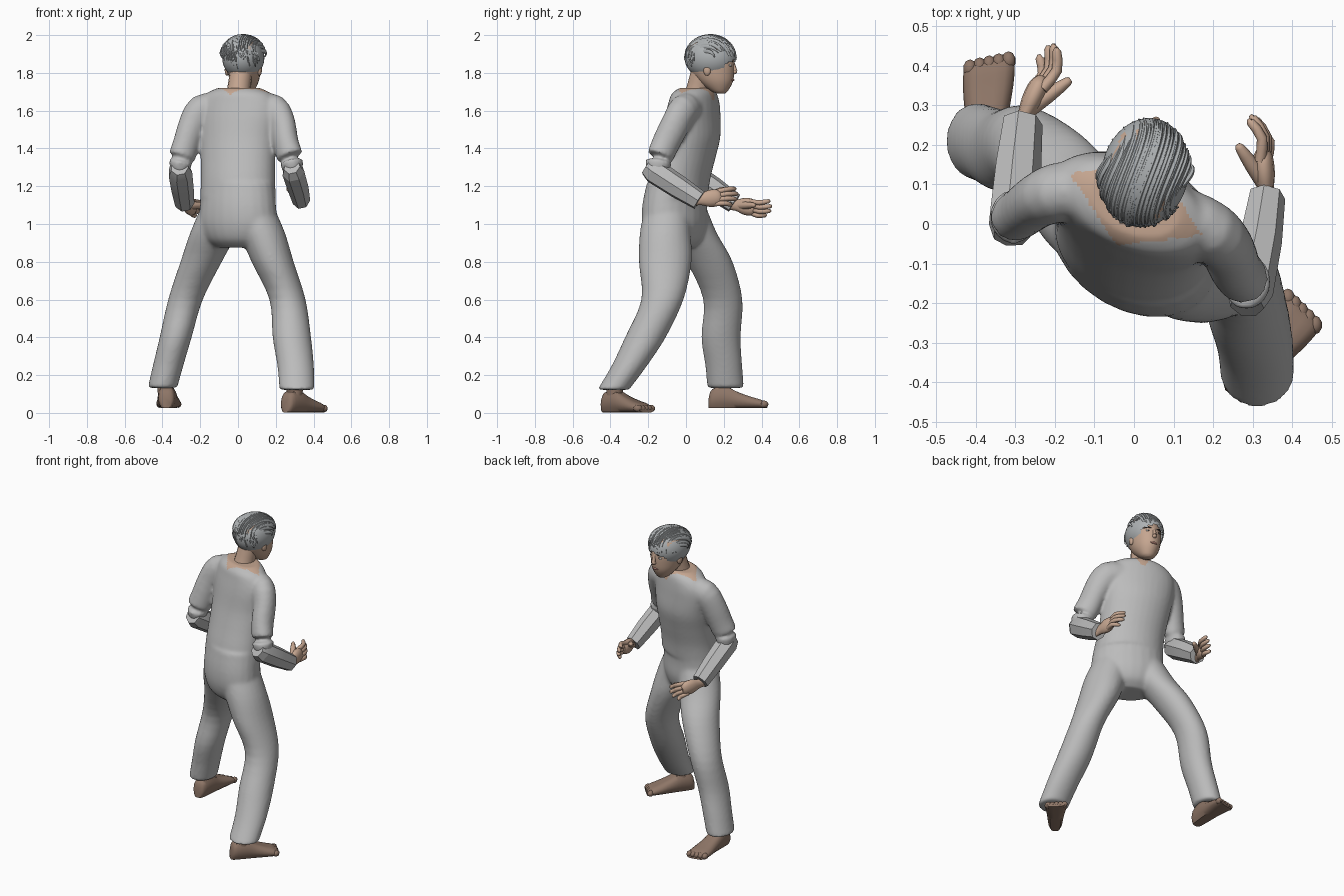
import bpy, bmesh, random
from math import sin, cos, pi, radians, sqrt
from mathutils import Vector, Matrix

cube = bpy.data.objects.get("Cube")
if cube:
    bpy.data.objects.remove(cube)
random.seed(4)


def material(name, rgb):
    m = bpy.data.materials.new(name)
    m.use_nodes = True
    m.diffuse_color = (*rgb, 1)
    m.node_tree.nodes["Principled BSDF"].inputs["Base Color"].default_value = (*rgb, 1)
    return m


CLOTH = material("grey cloth", (0.5, 0.5, 0.5))
SKIN = material("skin", (0.56, 0.38, 0.28))
FOOT = material("brown foot skin", (0.27, 0.18, 0.135))
HAIR = material("grey hair", (0.42, 0.44, 0.45))
WHITE = material("eye white", (0.75, 0.75, 0.73))
DARK = material("dark brow", (0.06, 0.05, 0.045))
LIP = material("lip", (0.45, 0.22, 0.18))


def finish(name, bm, mats, angle=50):
    bmesh.ops.recalc_face_normals(bm, faces=bm.faces)
    mesh = bpy.data.meshes.new(name)
    bm.to_mesh(mesh)
    bm.free()
    for m in mats:
        mesh.materials.append(m)
    mesh.shade_smooth()
    mesh.set_sharp_from_angle(angle=radians(angle))
    ob = bpy.data.objects.new(name, mesh)
    bpy.context.collection.objects.link(ob)
    return ob


def smooth_path(pts, steps):
    """Catmull-Rom through tuples of any length."""
    pts = [Vector(p) for p in pts]
    ext = [pts[0] * 2 - pts[1]] + pts + [pts[-1] * 2 - pts[-2]]
    out = []
    for i in range(1, len(ext) - 2):
        a, b, c, d = ext[i - 1:i + 3]
        for k in range(steps):
            t = k / steps
            out.append(0.5 * (b * 2 + (c - a) * t + (a * 2 - b * 5 + c * 4 - d) * t * t
                              + (b * 3 - a - c * 3 + d) * t ** 3))
    return out + [pts[-1]]


def skin_rings(bm, rings):
    loops = [[bm.verts.new(p) for p in r] for r in rings]
    n = len(loops[0])
    for a, b in zip(loops, loops[1:]):
        for i in range(n):
            bm.faces.new((a[i], a[(i + 1) % n], b[(i + 1) % n], b[i]))
    bm.faces.new(loops[0])
    bm.faces.new(loops[-1])


def add_loft(bm, rings, yaw=0, sides=24, steps=4):
    """Level elliptical sections: x, y, z, half width, half depth."""
    u = Vector((cos(radians(yaw)), sin(radians(yaw)), 0))
    v = Vector((-u.y, u.x, 0))
    skin_rings(bm, [[Vector(r[:3]) + u * r[3] * cos(2 * pi * i / sides) + v * r[4] * sin(2 * pi * i / sides)
                     for i in range(sides)] for r in smooth_path(rings, steps)])


def add_tube(bm, pts, sides=8, steps=2, squash=1):
    """Sections across a path: x, y, z, radius."""
    path = smooth_path(pts, steps)
    rings = []
    for i, p in enumerate(path):
        t = (path[min(i + 1, len(path) - 1)] - path[max(i - 1, 0)]).to_3d().normalized()
        u = t.cross((0, 0, 1) if abs(t.z) < 0.95 else (0, 1, 0)).normalized()
        w = t.cross(u)
        rings.append([Vector(p[:3]) + (u * cos(2 * pi * k / sides) * squash + w * sin(2 * pi * k / sides)) * p[3]
                      for k in range(sides)])
    skin_rings(bm, rings)


def tube(name, pts, mat, sides=12, steps=3, squash=1, angle=50):
    bm = bmesh.new()
    add_tube(bm, pts, sides, steps, squash)
    return finish(name, bm, [mat], angle)


def ball(name, loc, size, mat, yaw=0):
    bm = bmesh.new()
    m = Matrix.Translation(loc) @ Matrix.Rotation(radians(yaw), 4, 'Z') @ Matrix.Diagonal((*size, 1))
    bmesh.ops.create_uvsphere(bm, u_segments=16, v_segments=10, radius=1, matrix=m)
    return finish(name, bm, [mat])


# Shirt, upper sleeves and trousers, fused into one flowing surface
bm = bmesh.new()
add_loft(bm, [(0, -.06, .875, .13, .08), (0, -.06, .92, .185, .13), (0, -.06, 1, .22, .155),
              (0, -.06, 1.1, .215, .155), (0, -.045, 1.22, .202, .147)], yaw=-30)
add_loft(bm, [(.08, -.1, 1.08, .115, .12), (.13, -.11, .95, .12, .135), (.183, -.11, .8, .112, .14),
              (.262, -.125, .6, .096, .112), (.285, -.215, .4, .102, .108),
              (.305, -.3, .25, .097, .094), (.312, -.385, .122, .093, .084)])
add_loft(bm, [(-.08, -.01, 1.08, .12, .12), (-.13, .04, .95, .125, .125), (-.195, .125, .8, .11, .122),
              (-.278, .195, .6, .092, .104), (-.33, .185, .4, .085, .104),
              (-.37, .2, .25, .081, .098), (-.4, .21, .132, .078, .097)])
add_loft(bm, [(0, -.048, 1.14, .208, .154), (0, -.032, 1.24, .204, .152), (0, -.002, 1.35, .206, .148),
              (0, .026, 1.46, .214, .143), (0, .036, 1.57, .224, .128), (0, .042, 1.64, .215, .116),
              (.003, .044, 1.69, .18, .105), (.005, .05, 1.72, .12, .08)], yaw=-23, sides=32)
add_tube(bm, [(.11, .03, 1.61, .08), (.19, -.015, 1.6, .087), (.235, -.06, 1.52, .08),
              (.255, -.11, 1.42, .076), (.283, -.145, 1.33, .073), (.291, -.145, 1.26, .052)], 16, 3, .87)
add_tube(bm, [(-.11, .09, 1.61, .08), (-.19, .08, 1.6, .087), (-.24, .06, 1.52, .08),
              (-.275, .035, 1.42, .075), (-.303, .018, 1.33, .072), (-.305, .03, 1.26, .05)], 16, 3, .87)
clothing = finish("clothing", bm, [])
remesh = clothing.modifiers.new("fuse", 'REMESH')
remesh.mode = 'VOXEL'
remesh.voxel_size = .01
relax = clothing.modifiers.new("relax", 'SMOOTH')
relax.iterations = 9
bpy.context.view_layer.update()
fused = bpy.data.meshes.new_from_object(clothing.evaluated_get(bpy.context.evaluated_depsgraph_get()))
clothing.modifiers.clear()
clothing.data = fused
fused.materials.clear()
for m in (CLOTH, SKIN):
    fused.materials.append(m)
fused.shade_smooth()
# Bare skin inside the diamond-shaped neck opening
across, ahead = Vector((.91, -.42)), Vector((.42, .91))
for f in fused.polygons:
    d = f.center.to_2d() - Vector((.005, .05))
    bare = f.center.z > 1.655 and abs(d.dot(across)) / .185 + abs(d.dot(ahead)) / .115 < 1
    f.material_index = int(bare)

# Faceted forearm sleeves
tube("left_forearm_sleeve", [(.285, -.205, 1.305, .05), (.292, -.17, 1.28, .068), (.318, -.04, 1.195, .064),
                             (.335, .07, 1.125, .054)], CLOTH, sides=7, steps=1, squash=.88, angle=20)
tube("right_forearm_sleeve", [(-.31, -.03, 1.3, .05), (-.307, .01, 1.275, .068), (-.295, .14, 1.19, .064),
                              (-.283, .255, 1.11, .055)], CLOTH, sides=7, steps=1, squash=.95, angle=20)


# Hands
def hand(side, wrist, forward, across, thumb):
    wrist, d, s, thumb = map(Vector, (wrist, forward, across, thumb))
    d.normalize()
    s.normalize()
    bm = bmesh.new()
    add_tube(bm, [(*(wrist - d * .05), .032), (*wrist, .03), (*(wrist + d * .05), .045),
                  (*(wrist + d * .095), .043), (*(wrist + d * .118), .022)], 12, 3, .58)
    curl = d.cross(s) * .012
    for k, length in zip((-1.5, -.5, .5, 1.5), (.165, .19, .195, .185)):
        base = wrist + d * .085 + s * k * .021
        mid = wrist + d * (length * .5 + .05) + s * k * .025 + curl
        tip = wrist + d * length + s * k * .028 - curl
        add_tube(bm, [(*base, .014), (*mid, .0135), (*tip, .011), (*(tip + d * .008), .004)])
    root = wrist + d * .025
    add_tube(bm, [(*root, .022), (*root.lerp(thumb, .5), .019), (*root.lerp(thumb, .93), .012), (*thumb, .005)])
    finish(side + "_hand", bm, [SKIN])


hand("left", (.335, .075, 1.13), (-.1, 1, .1), (-.25, 0, 1), (.262, .2, 1.19))
hand("right", (-.28, .265, 1.1), (.42, .9, -.12), (.45, 0, 1), (-.16, .365, 1.1))


# Bare feet
def foot(side, heel, toe, ankle, floor, slant):
    heel, toe = Vector(heel), Vector(toe)
    d = (toe - heel).normalized()
    s = Vector((-d.y, d.x))
    length = (toe - heel).length
    bm = bmesh.new()
    rings = []
    for f, w, h in smooth_path([(0, .025, .05), (.06, .042, .1), (.28, .05, .115), (.5, .055, .085),
                                (.72, .063, .06), (.88, .064, .045), (.97, .054, .024)], 3):
        ring = []
        for k in range(14):
            a = 2 * pi * k / 14
            p = heel + d * (length * f + slant * f * f * cos(a)) + s * w * cos(a)
            ring.append((p.x, p.y, floor + h * (.5 + .5 * max(-1, min(1, 1.25 * sin(a))))))
        rings.append(ring)
    skin_rings(bm, rings)
    for k in range(-2, 3):
        t = heel + d * (length * .91 + slant * k * .4) + s * k * .024
        bmesh.ops.create_uvsphere(bm, u_segments=10, v_segments=8, radius=1, matrix=Matrix.Translation(
            (t.x, t.y, floor + .021)) @ Matrix.Diagonal((.018, .024, .019, 1)))
    add_tube(bm, [(heel.x + d.x * .07, heel.y + d.y * .07, floor + .05, .044), (*ankle, .042)], 12)
    finish(side + "_foot", bm, [FOOT])


foot("left", (.25, -.435), (.44, -.2), (.305, -.375, .17), .003, .006)
foot("right", (-.38, .12), (-.364, .43), (-.39, .2, .17), .025, -.016)

# Neck and head
YAW = -12
tube("neck", [(0, .05, 1.66, .068), (.005, .065, 1.72, .061), (.02, .09, 1.82, .06)], SKIN, sides=16)
bm = bmesh.new()
add_loft(bm, [(.045, .185, 1.69, .02, .02), (.042, .177, 1.705, .043, .045), (.036, .158, 1.75, .071, .09),
              (.032, .142, 1.8, .085, .115), (.03, .133, 1.86, .091, .124), (.03, .125, 1.91, .084, .112),
              (.03, .12, 1.96, .04, .06)], yaw=YAW)
finish("head", bm, [SKIN])

HEAD = Vector((.028, .13, 1.88))
TURN = Matrix.Rotation(radians(YAW), 3, 'Z')


def on_head(x, y, z):
    return HEAD + TURN @ Vector((x, y, z))


ball("nose", on_head(0, .123, -.075), (.014, .021, .013), SKIN, YAW)
tube("nose_bridge", [(*on_head(0, .115, -.01), .009), (*on_head(0, .133, -.07), .012)], SKIN, sides=8)
ball("lips", on_head(0, .115, -.117), (.024, .013, .008), LIP, YAW)
for side, k in (("right", -1), ("left", 1)):
    ball(side + "_ear", on_head(k * .088, 0, -.065), (.012, .02, .03), SKIN, YAW)
    ball(side + "_eye", on_head(k * .035, .112, -.04), (.015, .008, .007), WHITE, YAW)
    ball(side + "_pupil", on_head(k * .035, .118, -.04), (.006, .004, .006), DARK, YAW)
    tube(side + "_brow", [(*on_head(k * .017, .122, -.022), .004), (*on_head(k * .038, .117, -.017), .005),
                          (*on_head(k * .06, .103, -.023), .002)], DARK, sides=6)

# Hair cap with the face left open and scalp showing between strands
SIZE = Vector((.11, .139, .115))


def hairline(y):
    return -.1 if y < .02 else -.1 + (y - .02) * .8


bm = bmesh.new()
bmesh.ops.create_uvsphere(bm, u_segments=48, v_segments=32, radius=1, matrix=Matrix.Diagonal((*SIZE, 1)))
gone = [f for f in bm.faces if f.calc_center_median().z < hairline(f.calc_center_median().y)]
bmesh.ops.delete(bm, geom=gone, context='FACES')
for f in bm.faces:
    c = f.calc_center_median()
    f.material_index = int(c.z > .04 and sin(c.x * 190 - c.y * 40) > .75)
bmesh.ops.transform(bm, matrix=Matrix.Translation(HEAD) @ TURN.to_4x4(), verts=bm.verts)
finish("hair_cap", bm, [HAIR, SKIN])

# Combed locks, fringe to nape
bm = bmesh.new()
for i in range(30):
    k = -.96 + 1.92 * (i + random.random()) / 30
    r = sqrt(1 - k * k)
    start, end = random.uniform(-.05, .5), random.uniform(2.8, 3.8)
    lock = []
    for j in range(9):
        phi = start + (end - start) * j / 8
        p = Vector((k + .1 * sin(phi * 2), r * cos(phi), r * sin(phi)))
        p = Vector((p.x * SIZE.x, p.y * SIZE.y, p.z * SIZE.z))
        if p.z > hairline(p.y) - .02:
            lock.append((*on_head(*p), .011 * sin(pi * (j + .5) / 9) + .001))
    if len(lock) > 2:
        add_tube(bm, lock, 6, 2, .7)
finish("hair_locks", bm, [HAIR], 60)
